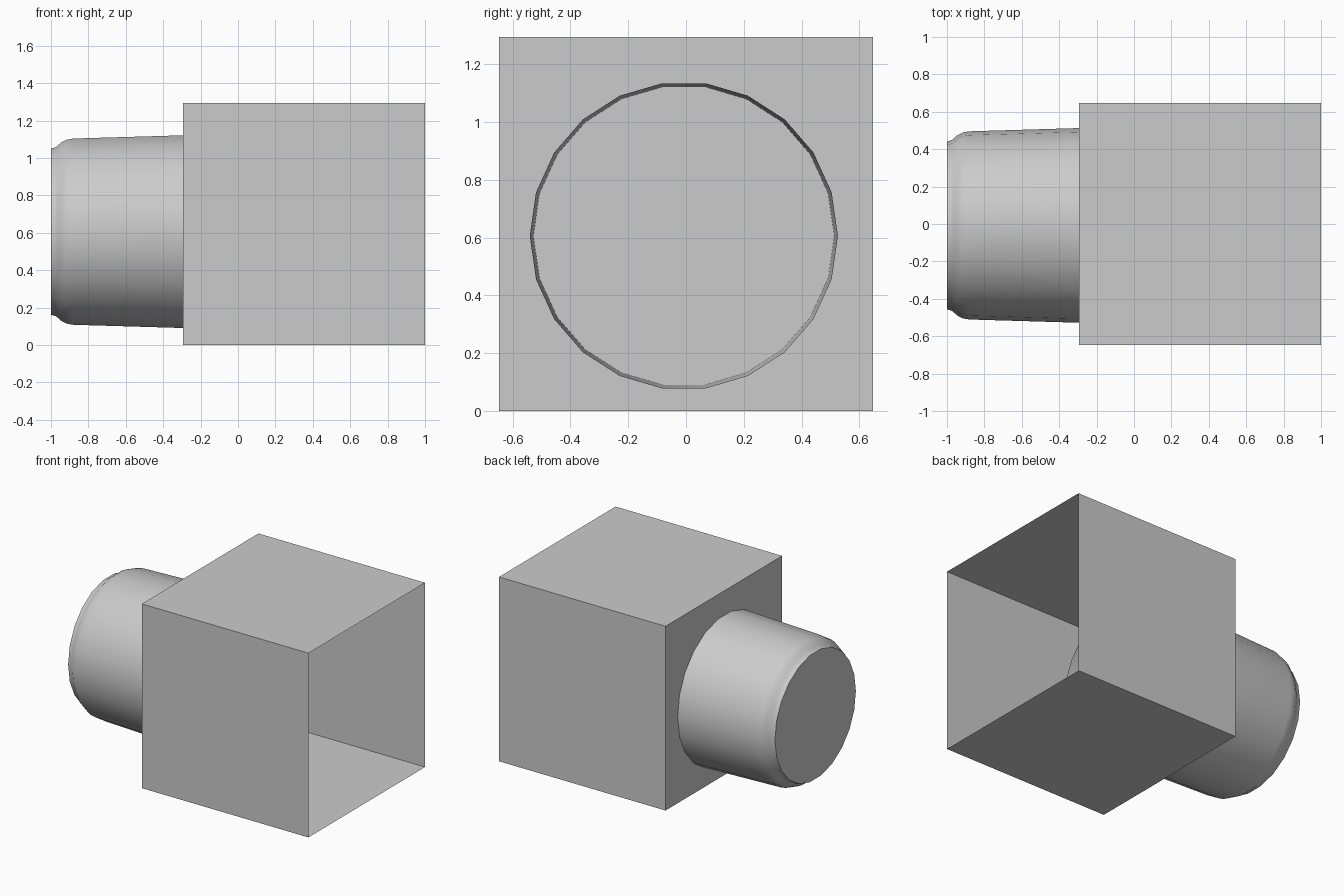
import bpy, bmesh, math

if "Cube" in bpy.data.objects:
    bpy.data.objects.remove(bpy.data.objects["Cube"])

def make_object(name, bm):
    mesh = bpy.data.meshes.new(name)
    bm.to_mesh(mesh)
    bm.free()
    ob = bpy.data.objects.new(name, mesh)
    bpy.context.collection.objects.link(ob)
    return ob

# Thin-walled cubic housing, open on the +x side
S = 1.294
bm = bmesh.new()
bmesh.ops.create_cube(bm, size=S)
bmesh.ops.translate(bm, verts=bm.verts, vec=(1 - S / 2, 0, S / 2))
bmesh.ops.delete(bm, geom=[f for f in bm.faces if f.normal.x > 0.9], context='FACES_ONLY')
make_object("housing", bm)

# Tapered barrel: 22-sided lathe about x, closed at the outer end,
# passing through the housing wall and open inside
N, CY, CZ = 22, -0.0075, 0.606
profile = [(0.13, 0.533), (-0.88, 0.503), (-0.915, 0.497), (-0.945, 0.482),
           (-0.97, 0.459), (-0.978, 0.455), (-1.0, 0.449)]
bm = bmesh.new()
rings = [[bm.verts.new((x, CY + r * math.cos(2 * math.pi * i / N),
                        CZ + r * math.sin(2 * math.pi * i / N))) for i in range(N)]
         for x, r in profile]
for a, b in zip(rings, rings[1:]):
    for i in range(N):
        j = (i + 1) % N
        bm.faces.new((a[i], a[j], b[j], b[i]))
bm.faces.new(rings[-1])
bm.normal_update()
if bm.faces[:][-1].normal.x > 0:
    bmesh.ops.reverse_faces(bm, faces=[bm.faces[:][-1]])
if bm.faces[:][0].normal.y < 0:
    bmesh.ops.reverse_faces(bm, faces=bm.faces[:][:-1])
barrel = make_object("barrel", bm)

# Smooth shading on the barrel, keeping the cap edge sharp
bpy.context.view_layer.objects.active = barrel
barrel.select_set(True)
bpy.ops.object.shade_smooth_by_angle(angle=math.radians(30))
